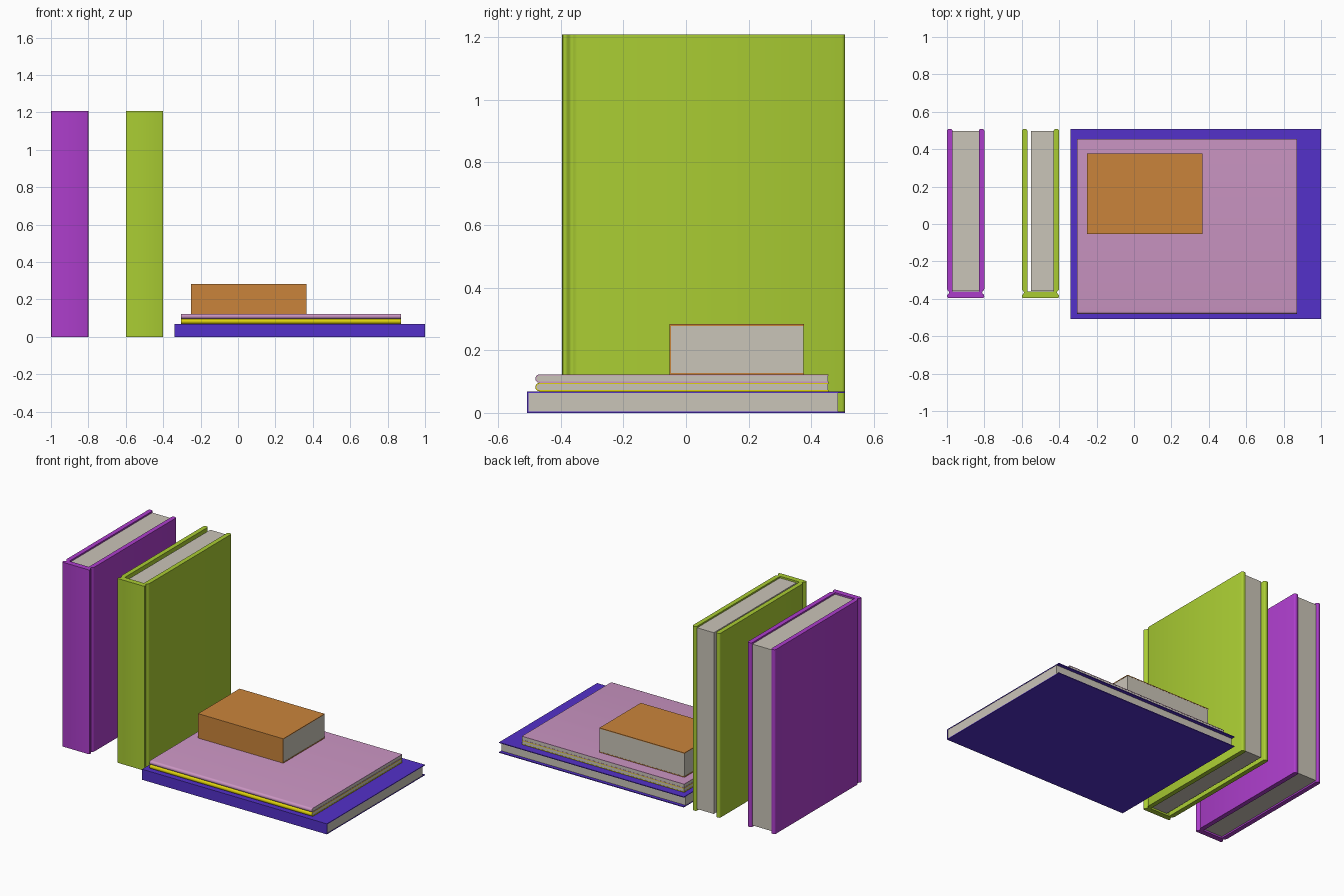
import bpy, math

if "Cube" in bpy.data.objects:
    bpy.data.objects.remove(bpy.data.objects["Cube"])


def material(name, rgb):
    m = bpy.data.materials.new(name)
    m.diffuse_color = tuple((c / 255) ** 2.2 for c in rgb) + (1,)
    m.use_nodes = True
    m.node_tree.nodes["Principled BSDF"].inputs["Base Color"].default_value = m.diffuse_color
    return m


PAPER = material("paper", (201, 195, 183))


def extrude(name, profile, place, a, b, mat, smooth=False):
    """Closed 2D profile swept from a to b; place maps (u, v, w) to xyz."""
    n = len(profile)
    verts = [place(u, v, w) for w in (a, b) for u, v in profile]
    faces = [tuple(range(n))[::-1], tuple(range(n, 2 * n))]
    faces += [(i, (i + 1) % n, n + (i + 1) % n, n + i) for i in range(n)]
    mesh = bpy.data.meshes.new(name)
    mesh.from_pydata(verts, [], faces)
    mesh.materials.append(mat)
    ob = bpy.data.objects.new(name, mesh)
    bpy.context.collection.objects.link(ob)
    bpy.context.view_layer.objects.active = ob
    for o in bpy.context.selected_objects:
        o.select_set(False)
    ob.select_set(True)
    # consistent outward normals
    bpy.ops.object.mode_set(mode='EDIT')
    bpy.ops.mesh.select_all(action='SELECT')
    bpy.ops.mesh.normals_make_consistent(inside=False)
    bpy.ops.object.mode_set(mode='OBJECT')
    if smooth:
        bpy.ops.object.shade_smooth_by_angle(angle=math.radians(50))
    return ob


def rect(u0, u1, v0, v1):
    return [(u0, v0), (u1, v0), (u1, v1), (u0, v1)]


def standing_book(name, cx, page_x0, page_x1, mat):
    # right half of the cover: spine, hinge groove, board with rounded ends
    outer = [(.091, -.396), (.098, -.393), (.1, -.386), (.098, -.379),
             (.091, -.373), (.088, -.366), (.091, -.359), (.097, -.354),
             (.1, -.345), (.1, .498), (.097, .505), (.09, .508), (.08, .508),
             (.073, .505), (.07, .498), (.07, -.36)]
    profile = outer + [(-x, y) for x, y in reversed(outer)]
    upright = lambda u, v, w: (cx + u, v, w)
    extrude(name + "_cover", profile, upright, 0, 1.208, mat, True)
    extrude(name + "_pages", rect(page_x0 - cx, page_x1 - cx, -.358, .498),
            upright, .01, 1.198, PAPER)


def lying_book(name, x0, x1, y0, y1, z0, z1, t, page_y1, mat, rounded=False):
    # U-shaped cover wrapped round the spine at the front
    def u_end(inset):
        r = (z1 - z0) / 2 - inset
        if not rounded:
            return [(y0 + inset, z1 - inset), (y0 + inset, z0 + inset)]
        cy, cz = y0 + (z1 - z0) / 2, (z0 + z1) / 2
        return [(cy - r * math.sin(a), cz + r * math.cos(a))
                for a in (math.pi * i / 10 for i in range(11))]

    profile = ([(y1, z1)] + u_end(0) + [(y1, z0), (y1, z0 + t)]
               + u_end(t)[::-1] + [(y1, z1 - t)])
    flat = lambda u, v, w: (w, u, v)
    extrude(name + "_cover", profile, flat, x0, x1, mat, rounded)
    block = [(page_y1, z1 - t)] + u_end(t) + [(page_y1, z0 + t)]
    extrude(name + "_pages", block, flat, x0 + .002, x1 - .002, PAPER)


# upright hardbacks
standing_book("purple_book", -.9, -.97, -.83, material("purple", (171, 64, 202)))
standing_book("green_book", -.5, -.55, -.43, material("green", (168, 203, 54)))

# flat stack, bottom to top
lying_book("blue_book", -.34, 1, -.508, .508, 0, .069, .005, .486,
           material("blue", (84, 52, 200)))
lying_book("yellow_magazine", -.305, .872, -.481, .455, .069, .096, .004, .454,
           material("yellow", (222, 210, 20)), True)
lying_book("pink_magazine", -.305, .872, -.481, .455, .096, .123, .004, .454,
           material("pink", (202, 148, 194)), True)
lying_book("orange_book", -.252, .365, -.053, .376, .123, .283, .005, .375,
           material("orange", (201, 131, 61)))
